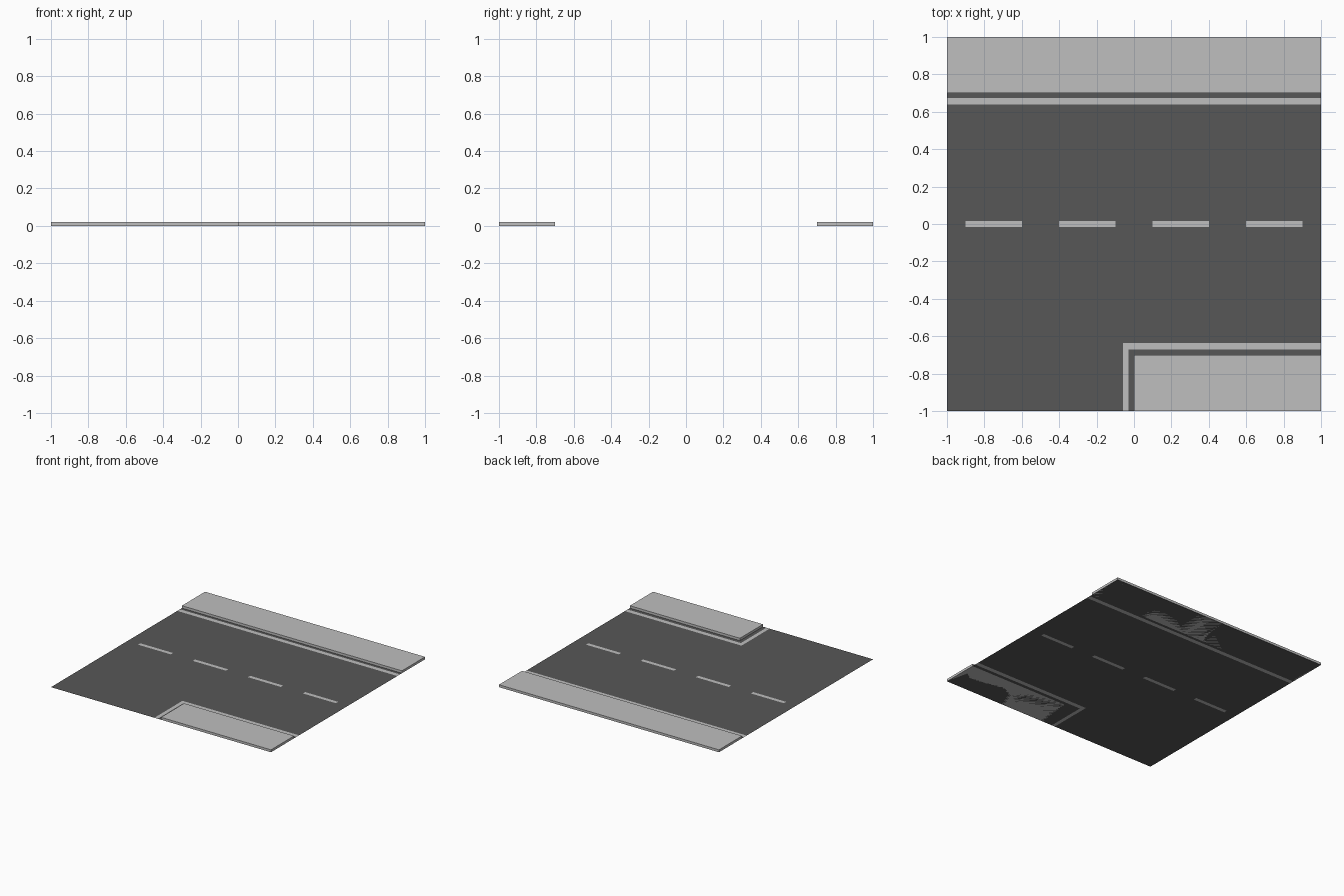
import bpy, bmesh

if "Cube" in bpy.data.objects:
    bpy.data.objects.remove(bpy.data.objects["Cube"])


def make_mat(name, v):
    m = bpy.data.materials.new(name)
    m.diffuse_color = (v, v, v, 1)
    m.use_nodes = True
    m.node_tree.nodes["Principled BSDF"].inputs["Base Color"].default_value = m.diffuse_color
    return m


asphalt = make_mat("dark_asphalt", 0.095)
pale = make_mat("pale_grey", 0.52)


def finish(name, bm, mats):
    bm.normal_update()
    me = bpy.data.meshes.new(name)
    bm.to_mesh(me)
    bm.free()
    for m in mats:
        me.materials.append(m)
    ob = bpy.data.objects.new(name, me)
    bpy.context.collection.objects.link(ob)
    return ob


# Painted lines as rectangles (x0, x1, y0, y1): edge lines, side-street line, dashes
lines = [(-1, 1, 0.64, 0.675), (-0.06, 1, -0.67, -0.635), (-0.06, -0.03, -1, -0.635)]
lines += [(-0.9 + 0.5 * i, -0.6 + 0.5 * i, -0.015, 0.015) for i in range(4)]

# Road surface: flat sheet sliced at every line border, lines coloured by position
bm = bmesh.new()
bmesh.ops.create_grid(bm, x_segments=1, y_segments=1, size=1)
cuts = {(0, v) for r in lines for v in r[:2]} | {(1, v) for r in lines for v in r[2:]}
for axis, v in sorted(cuts):
    if abs(v) < 1:
        co = (v, 0, 0) if axis == 0 else (0, v, 0)
        no = (1, 0, 0) if axis == 0 else (0, 1, 0)
        geom = bm.verts[:] + bm.edges[:] + bm.faces[:]
        bmesh.ops.bisect_plane(bm, geom=geom, plane_co=co, plane_no=no, dist=1e-5)
for f in bm.faces:
    c = f.calc_center_median()
    f.material_index = int(any(a < c.x < b and d < c.y < e for a, b, d, e in lines))
finish("road_surface", bm, [asphalt, pale])


# Raised pavements
def slab(name, x0, x1, y0, y1, h=0.02):
    bm = bmesh.new()
    bmesh.ops.create_cube(bm, size=1)
    bmesh.ops.scale(bm, vec=(x1 - x0, y1 - y0, h), verts=bm.verts)
    bmesh.ops.translate(bm, vec=((x0 + x1) / 2, (y0 + y1) / 2, h / 2), verts=bm.verts)
    finish(name, bm, [pale])


slab("back_pavement", -1, 1, 0.70, 1)
slab("front_corner_pavement", 0, 1, -1, -0.70)
